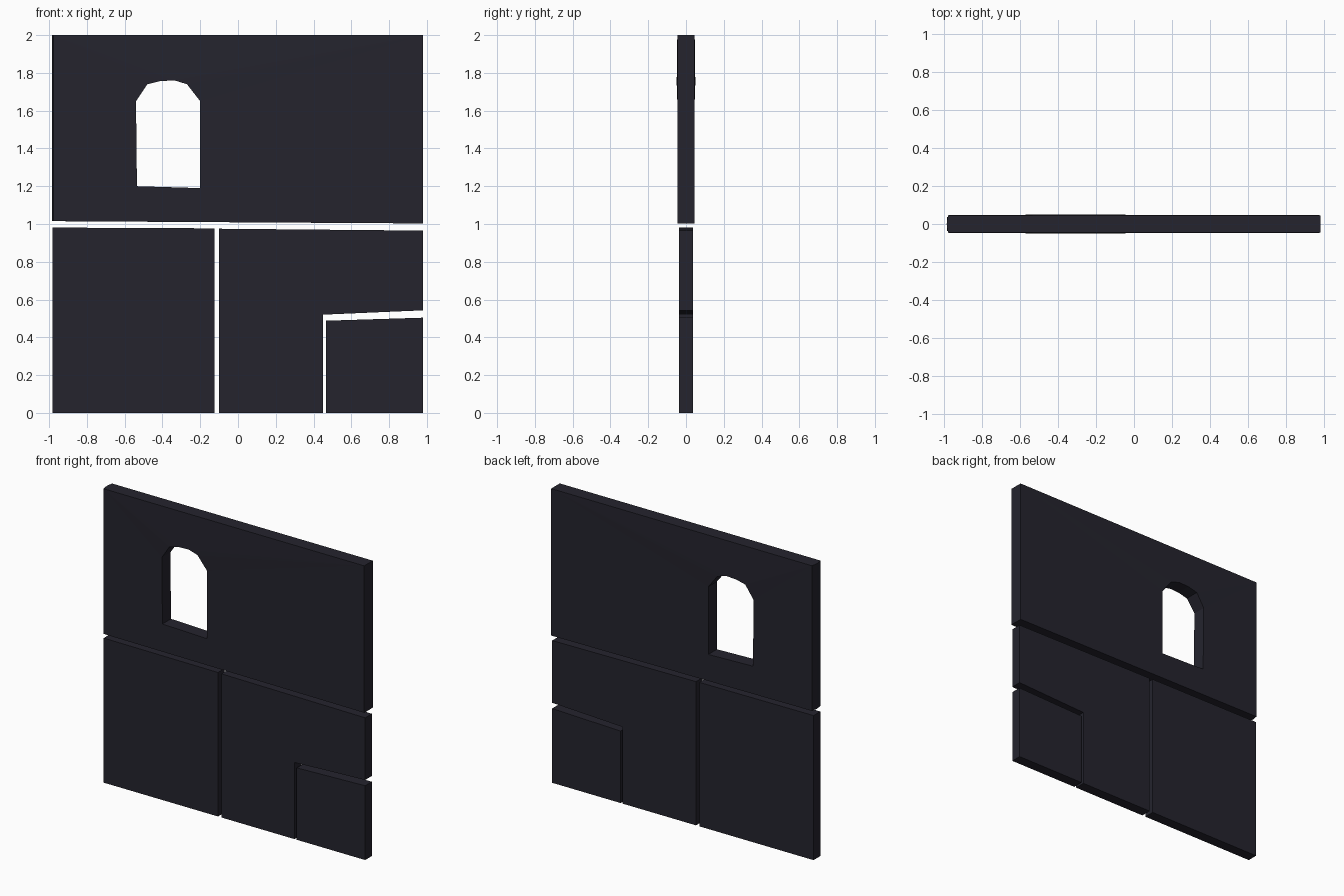
import bpy
import bmesh
from mathutils import Vector

if "Cube" in bpy.data.objects:
    bpy.data.objects.remove(bpy.data.objects["Cube"])

# Single dark slate colour
COLOUR = (0.018, 0.0175, 0.027, 1)
slate = bpy.data.materials.new("dark_slate")
slate.use_nodes = True
slate.diffuse_color = COLOUR
slate.node_tree.nodes["Principled BSDF"].inputs["Base Color"].default_value = COLOUR


def panel(name, loops, half_depth, ridge=0.0, swell_above=None):
    """Upright slab from an outline (and holes), thickened along y."""
    bm = bmesh.new()
    edges = []
    for loop in loops:
        verts = [bm.verts.new((x, -half_depth, z)) for x, z in loop]
        edges += [bm.edges.new((a, b)) for a, b in zip(verts, verts[1:] + verts[:1])]
    bmesh.ops.triangle_fill(bm, use_beauty=True, edges=edges, normal=(0, -1, 0))

    # Extrude to the centre plane, then mirror about it
    geom = bmesh.ops.extrude_face_region(bm, geom=bm.faces[:])["geom"]
    mid_verts = [g for g in geom if isinstance(g, bmesh.types.BMVert)]
    bmesh.ops.translate(bm, verts=mid_verts, vec=Vector((0, half_depth, 0)))
    inner = [f for f in bm.faces if all(abs(v.co.y) < 1e-5 for v in f.verts)]
    bmesh.ops.delete(bm, geom=inner, context='FACES')
    left = min(v.co.x for v in bm.verts)
    for v in bm.verts:
        if v.co.x < left + 0.01 and abs(v.co.y) < 1e-5:
            v.co.x -= ridge
    bmesh.ops.mirror(bm, geom=bm.verts[:] + bm.edges[:] + bm.faces[:],
                     axis='Y', merge_dist=1e-4)

    # Slight swelling of the faces around the arch
    if swell_above:
        for v in bm.verts:
            if v.co.x > -0.5 and v.co.x < -0.25 and swell_above < v.co.z < 1.9:
                v.co.y *= 1.07
    bmesh.ops.recalc_face_normals(bm, faces=bm.faces[:])
    mesh = bpy.data.meshes.new(name)
    bm.to_mesh(mesh)
    bm.free()
    mesh.materials.append(slate)
    obj = bpy.data.objects.new(name, mesh)
    bpy.context.collection.objects.link(obj)
    return obj


# Upper wall with arched window
wall = [(-0.978, 1.015), (0.98, 1.003), (0.98, 2), (-0.978, 2)]
window = [(-0.535, 1.2), (-0.2, 1.19), (-0.2, 1.65), (-0.27, 1.74),
          (-0.335, 1.76), (-0.41, 1.757), (-0.48, 1.74), (-0.54, 1.65)]
panel("upper_wall", [wall, window], 0.046, ridge=0.007, swell_above=1.7)

# Lower wall panels
panel("lower_left_panel",
      [[(-0.983, 0), (-0.125, 0), (-0.125, 0.977), (-0.983, 0.981)]], 0.036)
panel("lower_notched_panel",
      [[(-0.1, 0), (0.45, 0), (0.45, 0.52), (0.98, 0.543),
        (0.98, 0.965), (-0.1, 0.975)]], 0.036)
panel("corner_panel",
      [[(0.466, 0), (0.98, 0), (0.98, 0.504), (0.466, 0.488)]], 0.036)
